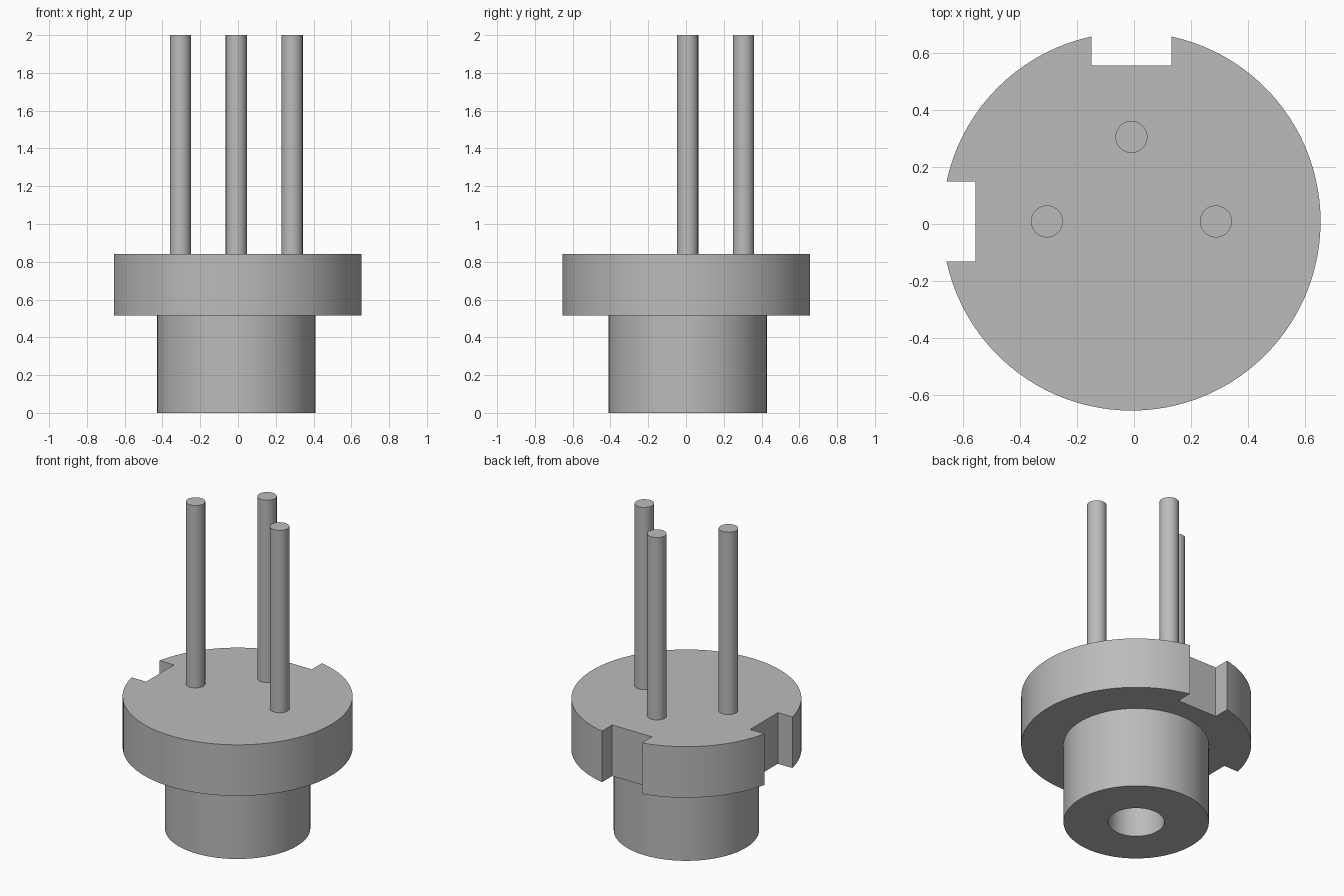
import bpy, bmesh, math

if "Cube" in bpy.data.objects:
    bpy.data.objects.remove(bpy.data.objects["Cube"])

CX, CY = -0.009, 0.009          # common axis of the round parts
Z_FLANGE, Z_TOP, Z_PIN = 0.515, 0.84, 2.0

metal = bpy.data.materials.new("grey_metal")
metal.diffuse_color = (0.5, 0.5, 0.5, 1)
metal.use_nodes = True
metal.node_tree.nodes["Principled BSDF"].inputs["Base Color"].default_value = metal.diffuse_color


def finish(name, bm):
    bmesh.ops.recalc_face_normals(bm, faces=bm.faces)
    mesh = bpy.data.meshes.new(name)
    bm.to_mesh(mesh)
    bm.free()
    mesh.materials.append(metal)
    obj = bpy.data.objects.new(name, mesh)
    bpy.context.collection.objects.link(obj)
    bpy.ops.object.select_all(action='DESELECT')
    obj.select_set(True)
    bpy.context.view_layer.objects.active = obj
    bpy.ops.object.shade_smooth_by_angle(angle=math.radians(30))
    return obj


def lathe(name, profile, x, y, steps):
    """Spin a (radius, z) profile around a vertical axis at x, y."""
    bm = bmesh.new()
    verts = [bm.verts.new((x + r, y, z)) for r, z in profile]
    edges = [bm.edges.new(pair) for pair in zip(verts, verts[1:])]
    bmesh.ops.spin(bm, geom=verts + edges, cent=(x, y, 0), axis=(0, 0, 1),
                   angle=2 * math.pi, steps=steps, use_merge=True)
    bmesh.ops.remove_doubles(bm, verts=bm.verts, dist=1e-5)
    return finish(name, bm)


# Barrel with a straight bore that ends at the flange
lathe("barrel", [(0.419, Z_FLANGE), (0.419, 0), (0.162, 0), (0.162, Z_FLANGE)],
      CX, CY, 96)

# Flange disc with a square notch at the back and another at the left
R, HALF, FLOOR = 0.663, 0.14, 0.546
half_angle = math.asin(HALF / R)


def arc(a, b, n):
    return [(R * math.cos(a + (b - a) * i / n), R * math.sin(a + (b - a) * i / n))
            for i in range(n + 1)]


back, left = math.pi / 2, math.pi
outline = arc(left + half_angle - 2 * math.pi, back - half_angle, 72)
outline += [(HALF, FLOOR), (-HALF, FLOOR)]
outline += arc(back + half_angle, left - half_angle, 18)
outline += [(-FLOOR, HALF), (-FLOOR, -HALF)]

bm = bmesh.new()
base = bm.faces.new([bm.verts.new((CX + x, CY + y, Z_FLANGE)) for x, y in outline])
top = bmesh.ops.extrude_face_region(bm, geom=[base], use_keep_orig=True)
bmesh.ops.translate(bm, vec=(0, 0, Z_TOP - Z_FLANGE),
                    verts=[v for v in top["geom"] if isinstance(v, bmesh.types.BMVert)])
finish("flange", bm)

# Three contact pins
for name, dx, dy in (("left_pin", -0.296, 0), ("right_pin", 0.296, 0), ("back_pin", 0, 0.296)):
    lathe(name, [(0.056, Z_TOP), (0.056, Z_PIN), (0, Z_PIN)], CX + dx, CY + dy, 40)
